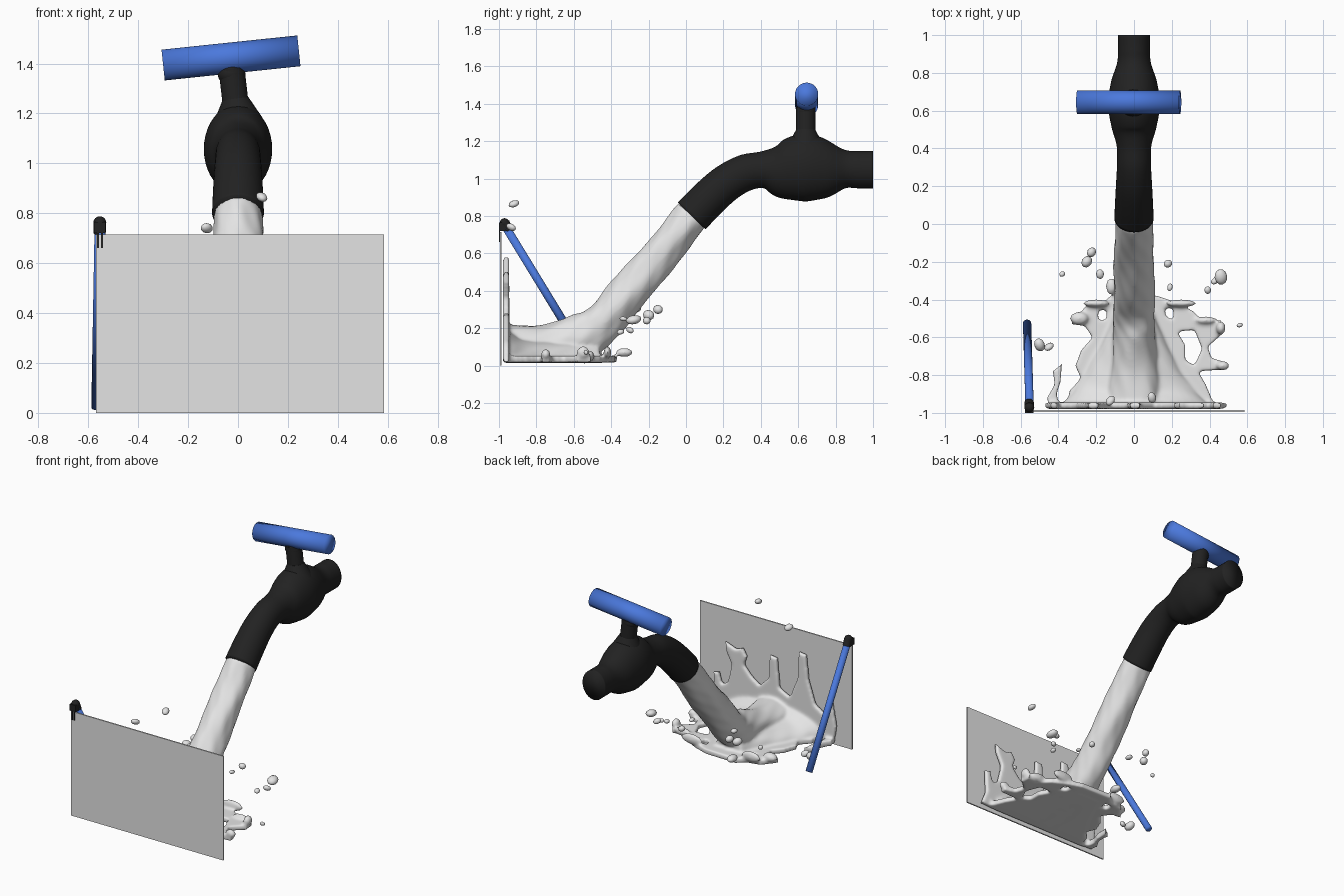
import bpy, bmesh, math, random
from mathutils import Vector, Matrix

random.seed(4)


def material(name, rgb):
    m = bpy.data.materials.new(name)
    m.diffuse_color = (*rgb, 1)
    return m


BLACK = material("black", (0.016, 0.016, 0.016))
BLUE = material("blue", (0.07, 0.19, 0.72))
WATER = material("water_white", (0.78, 0.78, 0.78))
GREY = material("panel_grey", (0.77, 0.77, 0.77))


def finish(name, bm, mat, angle=40):
    bmesh.ops.recalc_face_normals(bm, faces=bm.faces)
    me = bpy.data.meshes.new(name)
    bm.to_mesh(me)
    bm.free()
    ob = bpy.data.objects.new(name, me)
    bpy.context.collection.objects.link(ob)
    me.materials.append(mat)
    bpy.ops.object.select_all(action='DESELECT')
    ob.select_set(True)
    bpy.context.view_layer.objects.active = ob
    bpy.ops.object.shade_smooth_by_angle(angle=math.radians(angle))
    return ob


def rod(bm, a, b, r1, r2=None, seg=32):
    a, b = Vector(a), Vector(b)
    d = b - a
    mat = Matrix.Translation((a + b) / 2) @ d.to_track_quat('Z', 'Y').to_matrix().to_4x4()
    bmesh.ops.create_cone(bm, cap_ends=True, segments=seg, radius1=r1,
                          radius2=r1 if r2 is None else r2, depth=d.length, matrix=mat)


def box(bm, lo, hi):
    lo, hi = Vector(lo), Vector(hi)
    bmesh.ops.create_cube(bm, size=1, matrix=Matrix.Translation((lo + hi) / 2)
                          @ Matrix.Diagonal((*(hi - lo), 1)))


def ball(bm, c, r, subdiv=3, turn=0.0):
    bmesh.ops.create_icosphere(bm, subdivisions=subdiv, radius=1,
                               matrix=Matrix.Translation(c) @ Matrix.Rotation(turn, 4, (1, 1, 1))
                               @ Matrix.Diagonal((*r, 1)))


def smooth_path(pts, n=8):
    # Catmull-Rom through the stations
    p = [Vector(q) for q in pts]
    p = [2 * p[0] - p[1]] + p + [2 * p[-1] - p[-2]]
    out = []
    for i in range(1, len(p) - 2):
        a, b, c, d = p[i - 1:i + 3]
        for k in range(n):
            t = k / n
            out.append(0.5 * (2 * b + (c - a) * t + (2 * a - 5 * b + 4 * c - d) * t * t
                              + (3 * b - a - 3 * c + d) * t ** 3))
    return out + [p[-2]]


def sweep(bm, stations, ripple=0.0, seg=40):
    # stations: (y, z, half width in x, half height across the path)
    path = smooth_path(stations)
    rings = []
    for i, (y, z, rx, rz) in enumerate(path):
        q0, q1 = path[max(i - 1, 0)], path[min(i + 1, len(path) - 1)]
        t = Vector((0, q1[0] - q0[0], q1[1] - q0[1])).normalized()
        up = Vector((0, -t.z, t.y))
        ring = []
        for k in range(seg):
            a = 2 * math.pi * k / seg
            w = 1 + ripple * (math.sin(3 * a + i * 0.3) + math.sin(7 * a - i * 0.4 + 1)
                              * math.sin(i * 0.45))
            ring.append(bm.verts.new(Vector((0, y, z)) + Vector((rx * w * math.cos(a), 0, 0))
                                     + up * rz * w * math.sin(a)))
        rings.append(ring)
    for r0, r1 in zip(rings, rings[1:]):
        for k in range(seg):
            bm.faces.new((r0[k], r0[(k + 1) % seg], r1[(k + 1) % seg], r1[k]))
    bm.faces.new(rings[0])
    bm.faces.new(rings[-1])


def slab(bm, outlines, thick, matrix):
    # flat filled outline with holes, extruded
    cu = bpy.data.curves.new("outline", 'CURVE')
    cu.dimensions, cu.fill_mode, cu.extrude = '2D', 'BOTH', thick / 2
    for o in outlines:
        s = cu.splines.new('POLY')
        s.points.add(len(o) - 1)
        for p, (x, y) in zip(s.points, o):
            p.co = (x, y, 0, 1)
        s.use_cyclic_u = True
    ob = bpy.data.objects.new("outline", cu)
    me = bpy.data.meshes.new_from_object(ob)
    me.transform(matrix)
    bm.from_mesh(me)
    bpy.data.objects.remove(ob)
    bpy.data.curves.remove(cu)
    bpy.data.meshes.remove(me)


# Tap body: curved spout, bulging valve and inlet pipe
bm = bmesh.new()
sweep(bm, [(0.03, 0.80, 0.104, 0.103), (0.12, 0.892, 0.1, 0.102), (0.215, 0.975, 0.095, 0.1),
           (0.315, 1.03, 0.09, 0.098), (0.415, 1.047, 0.092, 0.1), (0.51, 1.043, 0.118, 0.15),
           (0.63, 1.057, 0.137, 0.18), (0.75, 1.05, 0.122, 0.155), (0.85, 1.05, 0.09, 0.103),
           (0.92, 1.048, 0.085, 0.1), (1.0, 1.048, 0.085, 0.1)])
finish("tap_body", bm, BLACK, 100)

# Stem between valve and handle
bm = bmesh.new()
rod(bm, (0, 0.64, 1.17), (-0.01, 0.64, 1.26), 0.1, 0.052)
rod(bm, (-0.005, 0.64, 1.2), (-0.026, 0.64, 1.38), 0.052)
ball(bm, (-0.026, 0.64, 1.36), (0.056, 0.053, 0.05))
finish("tap_stem", bm, BLACK)

# Cross handle
bm = bmesh.new()
rod(bm, (-0.30, 0.645, 1.394), (0.244, 0.645, 1.451), 0.062, seg=48)
ob = finish("tap_handle", bm, BLUE, 100)

# Upright panel
bm = bmesh.new()
box(bm, (-0.57, -0.995, 0), (0.585, -0.986, 0.715))
finish("panel", bm, GREY)

# Leaning strut and its clip on the panel corner
bm = bmesh.new()
rod(bm, (-0.553, -0.96, 0.735), (-0.566, -0.525, 0.022), 0.022)
finish("strut", bm, BLUE, 100)
bm = bmesh.new()
rod(bm, (-0.554, -0.968, 0.765), (-0.555, -0.948, 0.722), 0.025)
ball(bm, (-0.554, -0.97, 0.762), (0.026, 0.026, 0.026))
for x in (-0.561, -0.545):
    box(bm, (x - 0.004, -1.0, 0.66), (x + 0.004, -0.995, 0.755))
box(bm, (-0.578, -1.0, 0.72), (-0.532, -0.96, 0.765))
finish("strut_clip", bm, BLACK)

# Water: stream, flaring fan, floor sheet and crown climbing the panel
bm = bmesh.new()
sweep(bm, [(0.035, 0.806, 0.097, 0.096), (-0.08, 0.66, 0.102, 0.097), (-0.2, 0.515, 0.106, 0.102),
           (-0.33, 0.365, 0.108, 0.106), (-0.44, 0.235, 0.11, 0.107), (-0.56, 0.155, 0.11, 0.122),
           (-0.75, 0.115, 0.12, 0.105), (-0.97, 0.115, 0.14, 0.105)], ripple=0.03)
sweep(bm, [(-0.46, 0.05, 0.1, 0.09), (-0.6, 0.04, 0.16, 0.1), (-0.75, 0.035, 0.24, 0.105),
           (-0.88, 0.035, 0.33, 0.115), (-0.98, 0.045, 0.4, 0.16)], ripple=0.015)
floor_edge = [(-0.11, -0.37), (-0.17, -0.42), (-0.26, -0.44), (-0.33, -0.53), (-0.26, -0.54),
              (-0.22, -0.60), (-0.28, -0.67), (-0.31, -0.75), (-0.28, -0.82), (-0.34, -0.88),
              (-0.35, -0.97), (0.43, -0.97), (0.38, -0.85), (0.34, -0.78), (0.48, -0.77),
              (0.48, -0.73), (0.41, -0.71), (0.39, -0.65), (0.47, -0.58), (0.46, -0.51),
              (0.38, -0.53), (0.31, -0.46), (0.21, -0.41), (0.12, -0.38)]
floor_holes = [[(0.23, -0.57), (0.32, -0.56), (0.36, -0.66), (0.32, -0.75), (0.27, -0.72), (0.27, -0.64)],
               [(0.16, -0.44), (0.21, -0.45), (0.21, -0.51), (0.17, -0.49)],
               [(-0.19, -0.46), (-0.14, -0.45), (-0.15, -0.51), (-0.19, -0.51)]]
side_arm = [(-0.38, -0.74), (-0.43, -0.78), (-0.42, -0.85), (-0.46, -0.92), (-0.45, -0.975),
            (-0.39, -0.975), (-0.41, -0.9), (-0.39, -0.84)]
slab(bm, [floor_edge] + floor_holes, 0.036, Matrix.Translation((0, 0, 0.034)))
slab(bm, [side_arm], 0.04, Matrix.Translation((0, 0, 0.04)))
crown = [(-0.45, 0.02), (-0.47, 0.14), (-0.44, 0.30), (-0.41, 0.29), (-0.39, 0.20), (-0.31, 0.25),
         (-0.26, 0.40), (-0.24, 0.57), (-0.19, 0.58), (-0.18, 0.40), (-0.12, 0.25), (-0.04, 0.29),
         (-0.02, 0.49), (0.03, 0.50), (0.04, 0.34), (0.11, 0.27), (0.18, 0.32), (0.23, 0.38),
         (0.21, 0.44), (0.24, 0.49), (0.29, 0.47), (0.37, 0.50), (0.36, 0.44), (0.32, 0.36),
         (0.35, 0.23), (0.40, 0.20), (0.42, 0.28), (0.46, 0.27), (0.45, 0.12), (0.49, 0.02)]
slab(bm, [crown], 0.034, Matrix.Translation((0, -0.962, 0)) @ Matrix.Rotation(math.pi / 2, 4, 'X'))
# raised lips on the rim of the splash
for c, r in [((-0.29, -0.5, 0.06), (0.05, 0.035, 0.03)), ((0.46, -0.55, 0.07), (0.025, 0.035, 0.035)),
             ((0.47, -0.75, 0.06), (0.035, 0.025, 0.03)), ((-0.2, -0.42, 0.07), (0.07, 0.02, 0.035)),
             ((0.25, -0.42, 0.07), (0.08, 0.02, 0.035)), ((-0.12, -0.33, 0.07), (0.03, 0.045, 0.025)),
             ((0.38, -0.51, 0.05), (0.06, 0.02, 0.03))]:
    ball(bm, c, r)
for v in bm.verts:
    v.co.y = max(v.co.y, -0.98)
    v.co.z = max(v.co.z, 0.014)
bmesh.ops.remove_doubles(bm, verts=bm.verts, dist=0.0002)
ob = finish("water_splash", bm, WATER)
rem = ob.modifiers.new("remesh", 'REMESH')
rem.mode, rem.voxel_size, rem.use_smooth_shade = 'VOXEL', 0.01, True
smo = ob.modifiers.new("smooth", 'SMOOTH')
smo.factor, smo.iterations = 0.5, 6

# Flying droplets: position and radius, stretched at random
bm = bmesh.new()
for x, y, z, r in [(-0.25, -0.2, 0.27, 0.03), (-0.225, -0.15, 0.3, 0.026), (-0.18, -0.265, 0.3, 0.02),
                   (-0.38, -0.265, 0.24, 0.015), (0.18, -0.21, 0.24, 0.022), (0.46, -0.28, 0.245, 0.032),
                   (0.43, -0.3, 0.19, 0.02), (0.39, -0.35, 0.18, 0.017), (0.19, -0.335, 0.25, 0.016),
                   (0.56, -0.535, 0.07, 0.014), (-0.5, -0.64, 0.07, 0.032), (-0.45, -0.65, 0.07, 0.022),
                   (0.095, -0.92, 0.865, 0.023), (-0.125, -0.935, 0.74, 0.023)]:
    s = random.uniform(1.0, 1.35)
    ball(bm, (x, y, z), (r * s, r / s, r * random.uniform(0.85, 1.1)), 2, random.uniform(0, 3))
finish("water_droplets", bm, WATER, 80)
